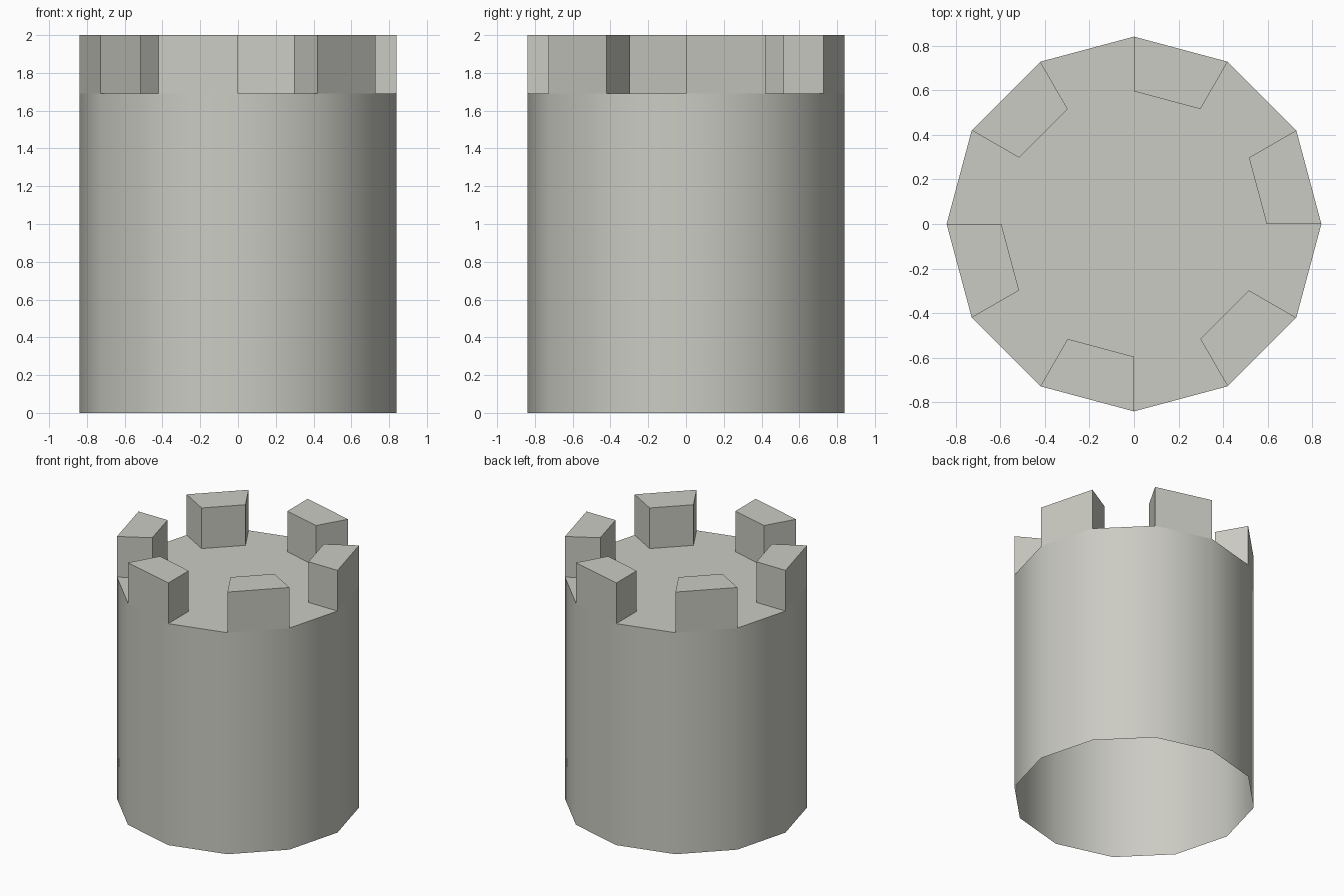
import bpy, bmesh, math

if "Cube" in bpy.data.objects:
    bpy.data.objects.remove(bpy.data.objects["Cube"])

SIDES = 12
R_OUT, R_IN = 0.84, 0.595
DECK, TOP = 1.69, 2.0

stone = bpy.data.materials.new("pale_stone")
stone.diffuse_color = (0.6, 0.6, 0.55, 1)
stone.use_nodes = True
stone.node_tree.nodes["Principled BSDF"].inputs["Base Color"].default_value = stone.diffuse_color

bm = bmesh.new()


def ring(radius, z):
    return [bm.verts.new((radius * math.cos(i * math.tau / SIDES),
                          radius * math.sin(i * math.tau / SIDES), z))
            for i in range(SIDES)]


base, rim, inner = ring(R_OUT, 0), ring(R_OUT, DECK), ring(R_IN, DECK)

# Smooth round wall, open underneath, and the flat deck border
border = []
for i in range(SIDES):
    j = (i + 1) % SIDES
    wall = bm.faces.new((base[i], base[j], rim[j], rim[i]))
    wall.smooth = True
    border.append(bm.faces.new((rim[i], rim[j], inner[j], inner[i])))

# Deck centre
bm.faces.new(inner)

# Battlements: raise every other border segment
for face in border[::2]:
    corners = list(face.verts)
    raised = [bm.verts.new((v.co.x, v.co.y, TOP)) for v in corners]
    bm.faces.remove(face)
    bm.faces.new(raised)
    for k in range(4):
        n = (k + 1) % 4
        bm.faces.new((corners[k], corners[n], raised[n], raised[k]))

mesh = bpy.data.meshes.new("tower")
bm.to_mesh(mesh)
bm.free()
mesh.materials.append(stone)
bpy.context.collection.objects.link(bpy.data.objects.new("battlement_tower", mesh))
